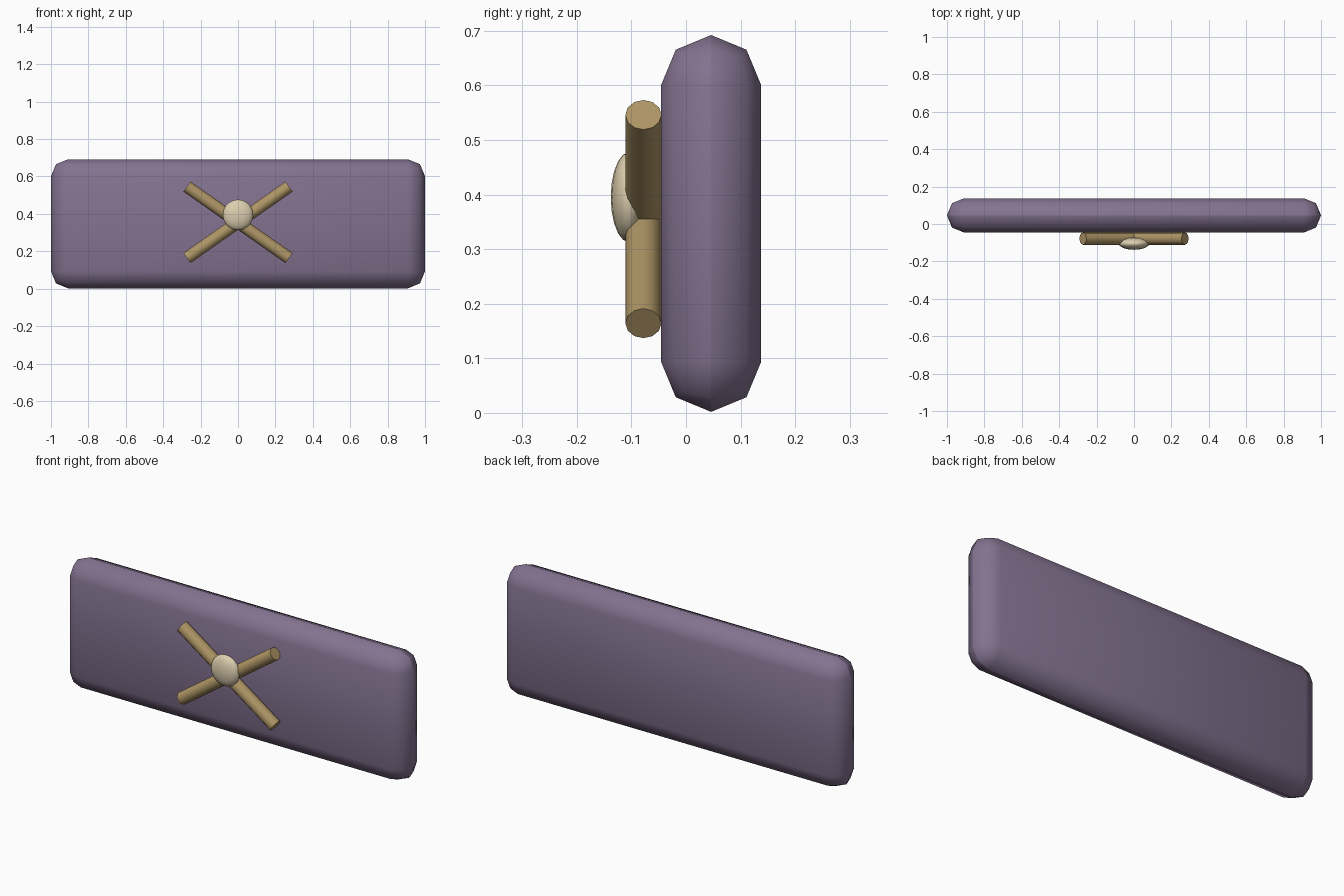
import bpy
from math import radians

if "Cube" in bpy.data.objects:
    bpy.data.objects.remove(bpy.data.objects["Cube"])


def finish(obj, name, color, angle=40):
    obj.name = name
    mat = bpy.data.materials.new(name + "_material")
    mat.diffuse_color = (*color, 1)
    mat.use_nodes = True
    mat.node_tree.nodes["Principled BSDF"].inputs["Base Color"].default_value = mat.diffuse_color
    obj.data.materials.append(mat)
    bpy.ops.object.shade_smooth_by_angle(angle=radians(angle))
    return obj


# Thick board with fully rounded rim
bpy.ops.mesh.primitive_cube_add(size=1, location=(0, 0.046, 0.347))
board = bpy.context.object
board.scale = (2, 0.183, 0.69)
bpy.ops.object.transform_apply(location=False, rotation=False, scale=True)
bevel = board.modifiers.new("rounded_rim", "BEVEL")
bevel.width = 0.0912
bevel.segments = 2
bevel.limit_method = "NONE"
bpy.ops.object.modifier_apply(modifier=bevel.name)
finish(board, "board", (0.23, 0.17, 0.28), 50)

# Two crossed rods on the front face
for name, tilt in (("rising_rod", 55), ("falling_rod", -55)):
    bpy.ops.mesh.primitive_cylinder_add(
        vertices=12, radius=0.033, depth=0.666,
        location=(0, -0.078, 0.355), rotation=(0, radians(tilt), 0))
    finish(bpy.context.object, name, (0.42, 0.30, 0.13))

# Flattened knob over the crossing
bpy.ops.mesh.primitive_uv_sphere_add(
    segments=16, ring_count=10, radius=0.082, location=(0, -0.105, 0.395))
knob = bpy.context.object
knob.scale = (1, 0.4, 1)
bpy.ops.object.transform_apply(location=False, rotation=False, scale=True)
finish(knob, "center_knob", (0.72, 0.62, 0.43), 60)
